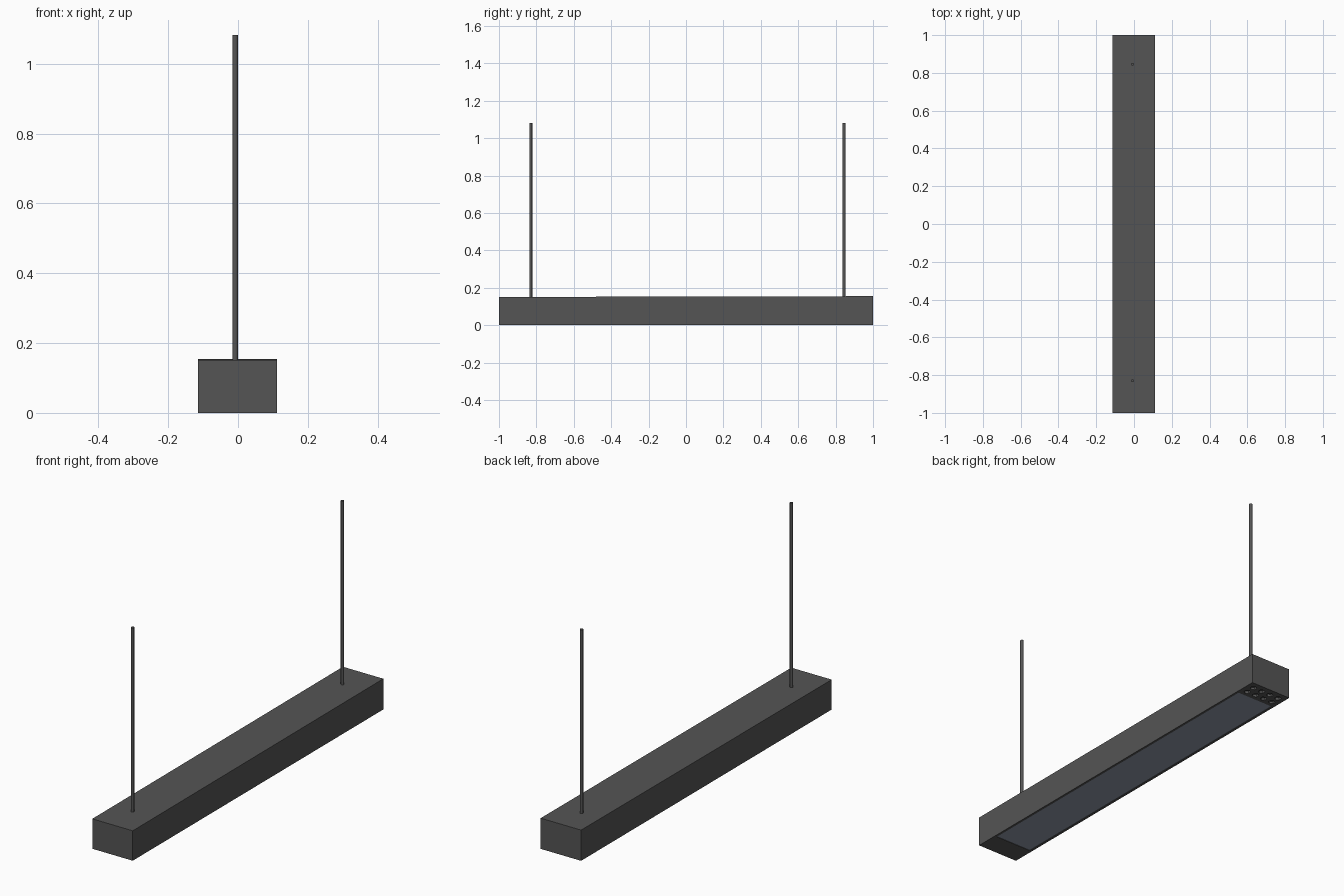
import bpy
from math import pi

if "Cube" in bpy.data.objects:
    bpy.data.objects.remove(bpy.data.objects["Cube"])


def material(name, color):
    m = bpy.data.materials.new(name)
    m.diffuse_color = (*color, 1)
    m.use_nodes = True
    m.node_tree.nodes["Principled BSDF"].inputs["Base Color"].default_value = m.diffuse_color
    return m


dark = material("dark_metal", (0.09, 0.09, 0.09))
glass = material("diffuser_blue_grey", (0.28, 0.32, 0.40))


def box(name, x0, x1, y0, y1, z0, z1, mat):
    bpy.ops.mesh.primitive_cube_add(size=1, location=((x0 + x1) / 2, (y0 + y1) / 2, (z0 + z1) / 2))
    o = bpy.context.object
    o.name = name
    o.scale = (x1 - x0, y1 - y0, z1 - z0)
    bpy.ops.object.transform_apply(location=False, rotation=False, scale=True)
    o.data.materials.append(mat)
    return o


def cylinder(name, x, y, z0, z1, r, sides, mat):
    bpy.ops.mesh.primitive_cylinder_add(vertices=sides, radius=r, depth=z1 - z0,
                                        location=(x, y, (z0 + z1) / 2))
    o = bpy.context.object
    o.name = name
    o.data.materials.append(mat)
    return o


# long housing, with a very slight rise toward the back
housing = box("lamp_housing", -0.114, 0.112, -1, 1, 0, 0.153, dark)
for v in housing.data.vertices:
    if v.co.z > 0:
        v.co.z += 0.002 * v.co.y

# shallow recess for the diffuser and small vent holes at the back end
cutters = [box("recess_cutter", -0.102, 0.1, -0.885, 0.885, -0.05, 0.005, dark)]
for row in range(2):
    for col in range(4):
        cutters.append(cylinder("vent_cutter", -0.076 + 0.05 * col, 0.917 + 0.045 * row,
                                -0.02, 0.012, 0.016, 6, dark))
bpy.ops.object.select_all(action='DESELECT')
for c in cutters:
    c.select_set(True)
bpy.context.view_layer.objects.active = cutters[0]
bpy.ops.object.join()
cutter = bpy.context.object

cut = housing.modifiers.new("underside_cut", 'BOOLEAN')
cut.operation = 'DIFFERENCE'
cut.solver = 'EXACT'
cut.object = cutter
bpy.context.view_layer.objects.active = housing
bpy.ops.object.modifier_apply(modifier=cut.name)
bpy.data.objects.remove(cutter)

# light diffuser on the underside
box("diffuser_panel", -0.102, 0.1, -0.885, 0.885, 0.002, 0.006, glass)

# two hanging rods
for label, y in (("front", -0.83), ("back", 0.845)):
    rod = cylinder(label + "_hanging_rod", -0.008, y, 0.14, 1.082, 0.008, 12, dark)
    bpy.ops.object.shade_smooth_by_angle(angle=pi / 5)
